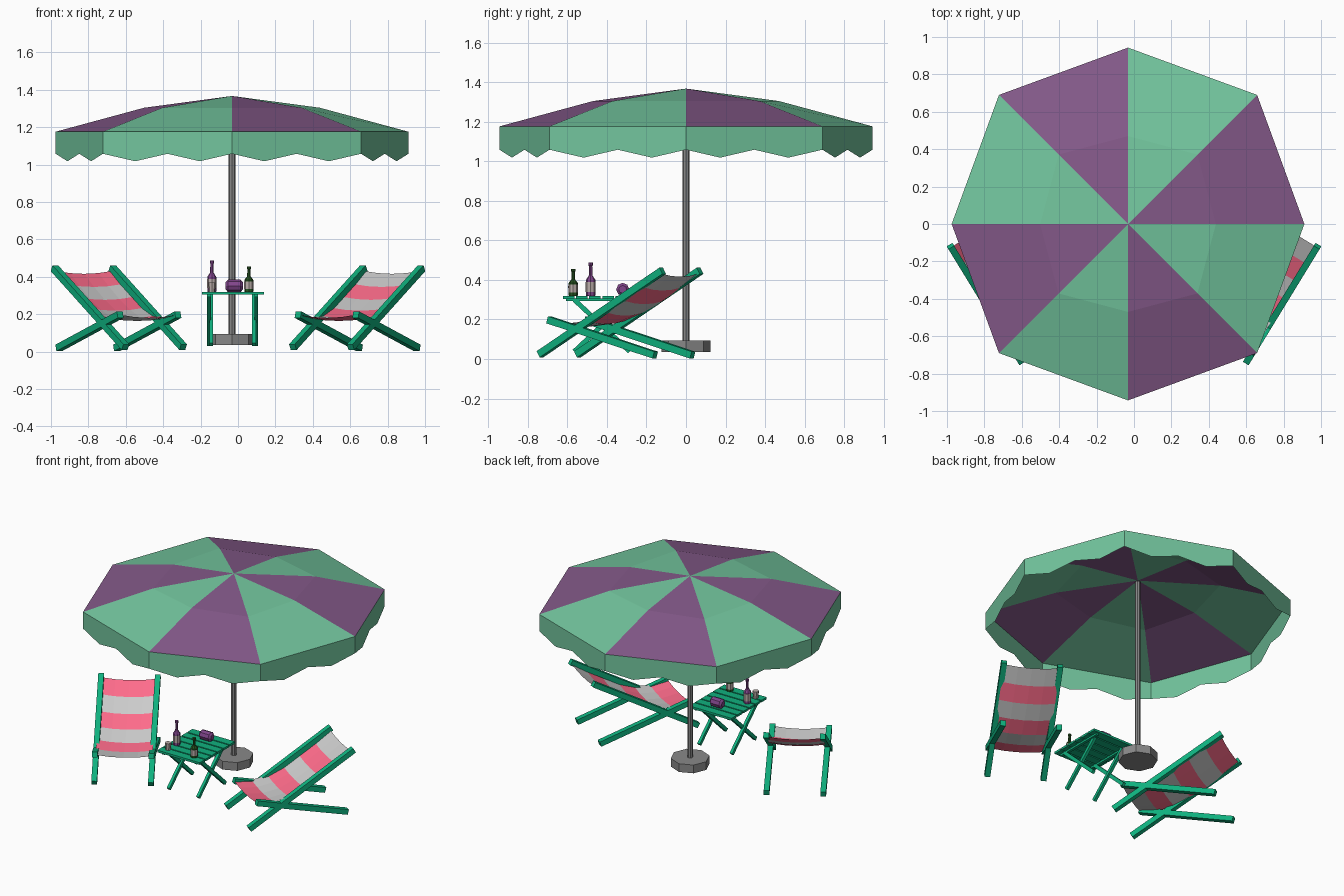
import bpy, bmesh, math
from mathutils import Vector, Matrix

if "Cube" in bpy.data.objects:
    bpy.data.objects.remove(bpy.data.objects["Cube"])


def material(name, rgb):
    m = bpy.data.materials.new(name)
    m.diffuse_color = (*rgb, 1)
    m.use_nodes = True
    m.node_tree.nodes["Principled BSDF"].inputs["Base Color"].default_value = m.diffuse_color
    return m


MINT = material("mint", (0.17, 0.56, 0.34))
PURPLE = material("purple", (0.23, 0.10, 0.25))
FRAME = material("frame_green", (0.005, 0.44, 0.21))
PINK = material("pink", (1.0, 0.15, 0.26))
PALE = material("pale_cloth", (0.58, 0.58, 0.58))
WINE = material("bottle_purple", (0.22, 0.06, 0.26))
DARK = material("bottle_green", (0.02, 0.09, 0.015))
GREY = material("grey", (0.25, 0.25, 0.25))
LABEL = material("label", (0.5, 0.42, 0.4))


def finish(name, bm, *mats):
    me = bpy.data.meshes.new(name)
    bm.to_mesh(me)
    bm.free()
    for m in mats:
        me.materials.append(m)
    ob = bpy.data.objects.new(name, me)
    bpy.context.collection.objects.link(ob)
    return ob


def beam(name, a, b, side, width, thick, mat):
    """Square bar from a to b; side is the direction of its width."""
    a, b = Vector(a), Vector(b)
    d = (b - a).normalized()
    s = Vector(side).normalized()
    rot = Matrix((d, s, d.cross(s))).transposed().to_4x4()
    bm = bmesh.new()
    bmesh.ops.create_cube(bm, size=1, matrix=Matrix.Translation((a + b) / 2) @ rot
                          @ Matrix.Diagonal(((b - a).length, width, thick, 1)))
    return finish(name, bm, mat)


def lathe(name, profile, loc, mat, sides=8, axis="Z"):
    """Revolve (radius, height) points and cap both ends."""
    bm = bmesh.new()
    rings = []
    for r, h in profile:
        ring = []
        for i in range(sides):
            t = 2 * math.pi * i / sides
            p = Vector((r * math.cos(t), r * math.sin(t), h))
            if axis == "X":
                p = Vector((p.z, p.x, p.y))
            ring.append(bm.verts.new(p + Vector(loc)))
        rings.append(ring)
    for lo, hi in zip(rings, rings[1:]):
        for i in range(sides):
            j = (i + 1) % sides
            bm.faces.new((lo[i], lo[j], hi[j], hi[i]))
    bm.faces.new(rings[0][::-1])
    bm.faces.new(rings[-1])
    return finish(name, bm, mat)


# Parasol: pole, weight and eight-panel canopy with a zigzag valance
CX = -0.032
lathe("pole", [(0.018, 0.05), (0.018, 1.355)], (CX, 0, 0), GREY)
lathe("pole_base", [(0.125, 0.036), (0.125, 0.094)], (CX, 0, 0), GREY)


def rim(i, r_axis, r_diag, z):
    r = r_diag if i % 2 else r_axis
    t = i * math.pi / 4
    return Vector((CX + r * math.cos(t), r * math.sin(t), z))


bm = bmesh.new()
apex = bm.verts.new((CX, 0, 1.367))
mid = [bm.verts.new(rim(i, 0.47, 0.525, 1.304)) for i in range(8)]
edge = [bm.verts.new(rim(i, 0.943, 0.976, 1.176)) for i in range(8)]
for i in range(8):
    j = (i + 1) % 8
    for f in (bm.faces.new((apex, mid[i], mid[j])),
              bm.faces.new((mid[i], edge[i], edge[j], mid[j]))):
        f.material_index = (i + 1) % 2
finish("canopy", bm, MINT, PURPLE)

bm = bmesh.new()
for i in range(8):
    a, b = rim(i, 0.943, 0.976, 0), rim(i + 1, 0.943, 0.976, 0)
    cols = []
    for k in range(5):
        p = a.lerp(b, k / 4)
        low = 1.018 if k % 2 else 1.058
        cols.append([bm.verts.new((p.x, p.y, z)) for z in (1.176, low)])
    for c, d in zip(cols, cols[1:]):
        bm.faces.new((c[0], c[1], d[1], d[0]))
bmesh.ops.remove_doubles(bm, verts=bm.verts[:], dist=0.0005)
finish("valance", bm, MINT)


# Deck chairs, mirrored left and right
SLING = [(0.405, 0.432), (0.30, 0.362), (0.19, 0.293), (0.08, 0.235),
         (-0.03, 0.193), (-0.14, 0.180), (-0.262, 0.197)]
HALF = 0.181


def deck_chair(tag, sx, cloth):
    back = Vector((0.522 * sx, 0.853, 0))
    wide = Vector((0.853 * sx, -0.522, 0))
    origin = Vector((0.612 * sx, -0.375, 0))

    def at(s, w, z):
        return origin + back * s + wide * w + Vector((0, 0, z))

    for n, w in (("inner", -HALF), ("outer", HALF)):
        beam(f"{tag}_{n}_long_bar", at(-0.315, w, 0.024), at(0.412, w, 0.446),
             wide, 0.036, 0.036, FRAME)
        beam(f"{tag}_{n}_short_bar", at(-0.262, w, 0.198), at(0.368, w, 0.020),
             wide, 0.036, 0.036, FRAME)

    # Striped sling sagging between the bars
    bm = bmesh.new()
    rows = []
    for s, z in SLING:
        rows.append([bm.verts.new(at(s, HALF * u, z - 0.016 * (1 - u * u)))
                     for u in (-1, -0.5, 0, 0.5, 1)])
    for r, (p, q) in enumerate(zip(rows, rows[1:])):
        for k in range(4):
            bm.faces.new((p[k], p[k + 1], q[k + 1], q[k])).material_index = r % 2
    finish(f"{tag}_sling", bm, *cloth)


deck_chair("right_chair", 1, (PALE, PINK))
deck_chair("left_chair", -1, (PINK, PALE))

# Folding table: slats, rails and crossed legs
X0, X1, Y0, Y1 = -0.192, 0.138, -0.627, -0.227
SLATS = 6
pitch = (Y1 - Y0) / SLATS
for i in range(SLATS):
    y = Y0 + pitch * (i + 0.5)
    beam(f"table_slat_{i + 1}", (X0, y, 0.312), (X1, y, 0.312),
         (0, 1, 0), pitch - 0.009, 0.015, FRAME)
for n, x, step in (("left", -0.155, 0.012), ("right", 0.097, -0.012)):
    beam(f"table_{n}_rail", (x, Y0 + 0.02, 0.299), (x, Y1 - 0.02, 0.299),
         (1, 0, 0), 0.02, 0.014, FRAME)
    beam(f"table_{n}_leg_a", (x, -0.565, 0.30), (x, -0.285, 0.038),
         (1, 0, 0), 0.02, 0.024, FRAME)
    beam(f"table_{n}_leg_b", (x + step, -0.285, 0.30), (x + step, -0.565, 0.038),
         (1, 0, 0), 0.02, 0.024, FRAME)


# Drinks on the table
def bottle(name, x, y, height, mat):
    top = 0.319
    lathe(name, [(0.022, 0), (0.024, 0.004), (0.024, 0.48 * height), (0.009, 0.62 * height),
                 (0.008, 0.9 * height), (0.011, 0.91 * height), (0.011, height)],
          (x, y, top), mat)
    lathe(name + "_label", [(0.0248, 0.12 * height), (0.0248, 0.42 * height)],
          (x, y, top), LABEL)


bottle("purple_bottle", -0.14, -0.482, 0.168, WINE)
bottle("green_bottle", 0.058, -0.57, 0.135, DARK)
lathe("cup", [(0.017, 0), (0.021, 0.05)], (-0.14, -0.575, 0.319), LABEL)
lathe("rolled_bundle", [(0.02, -0.046), (0.033, -0.034), (0.033, 0.034), (0.02, 0.046)],
      (-0.02, -0.32, 0.352), WINE, axis="X")
